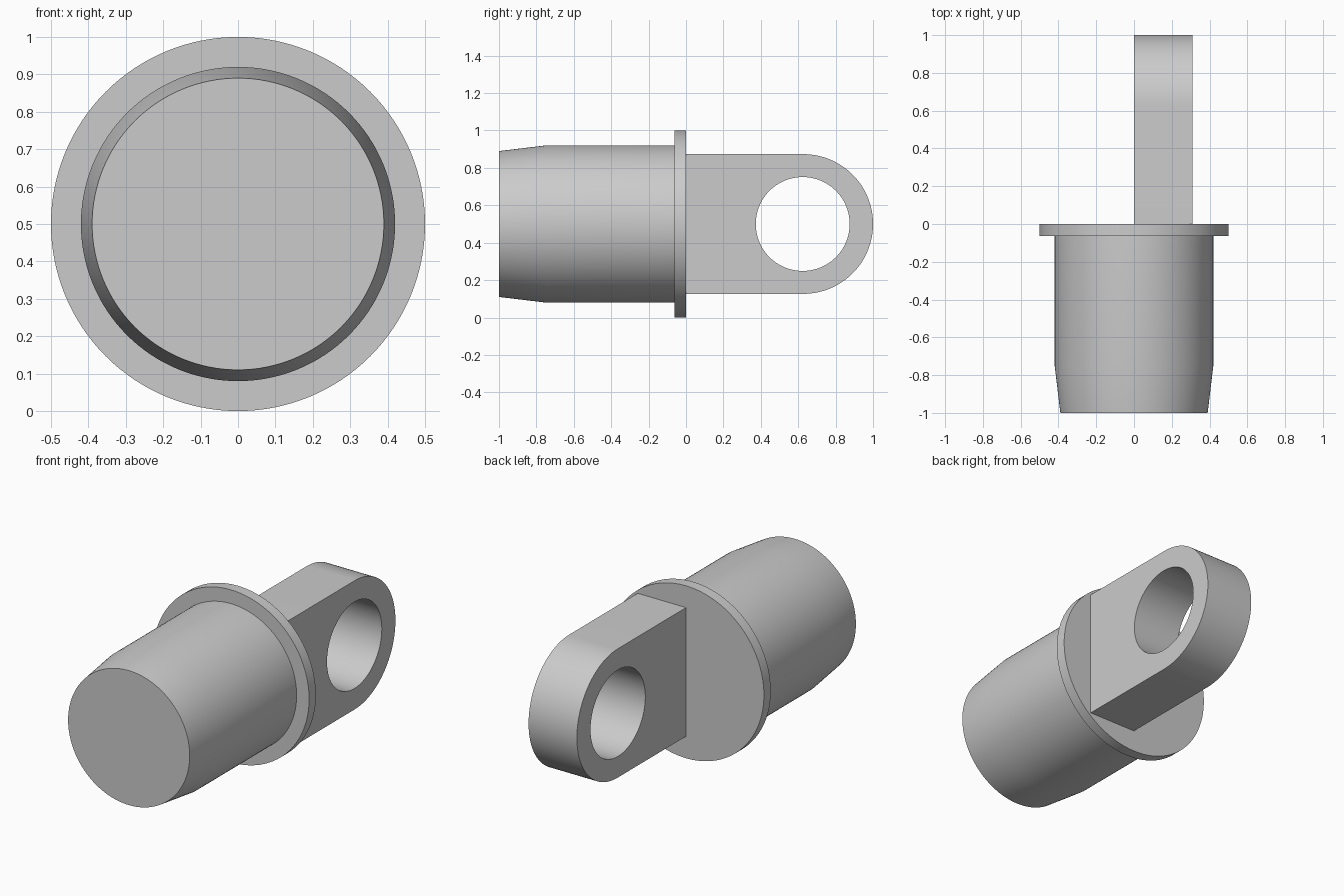
import bpy
import bmesh
from math import cos, sin, pi, radians

cube = bpy.data.objects.get("Cube")
if cube:
    bpy.data.objects.remove(cube, do_unlink=True)

AXIS_Z = 0.5      # height of the plug's axis
SIDES = 128

# Single plain grey
grey = bpy.data.materials.new("plain grey")
grey.use_nodes = True
colour = (0.6, 0.6, 0.6, 1)
grey.diffuse_color = colour
grey.node_tree.nodes["Principled BSDF"].inputs["Base Color"].default_value = colour


def make_object(name, bm):
    bmesh.ops.recalc_face_normals(bm, faces=bm.faces)
    mesh = bpy.data.meshes.new(name)
    bm.to_mesh(mesh)
    bm.free()
    mesh.materials.append(grey)
    obj = bpy.data.objects.new(name, mesh)
    bpy.context.collection.objects.link(obj)
    return obj


def loft(name, loops):
    """Join closed loops of points in order and cap both ends."""
    bm = bmesh.new()
    rings = [[bm.verts.new(p) for p in loop] for loop in loops]
    for a, b in zip(rings, rings[1:]):
        for i in range(len(a)):
            j = (i + 1) % len(a)
            bm.faces.new((a[i], a[j], b[j], b[i]))
    bm.faces.new(rings[0])
    bm.faces.new(rings[-1])
    return make_object(name, bm)


def turned(name, profile):
    """Turn a (y, radius) profile about the long axis."""
    angles = [2 * pi * i / SIDES for i in range(SIDES)]
    return loft(name, [[(r * cos(a), y, AXIS_Z + r * sin(a)) for a in angles]
                       for y, r in profile])


def plate(name, outline, x0, x1):
    """Extrude a (y, z) outline along x."""
    return loft(name, [[(x, y, z) for y, z in outline] for x in (x0, x1)])


def arc(cy, radius, start, end, steps):
    angles = [start + (end - start) * i / steps for i in range(steps + 1)]
    return [(cy + radius * cos(a), AXIS_Z + radius * sin(a)) for a in angles]


def select_only(obj):
    bpy.ops.object.select_all(action='DESELECT')
    obj.select_set(True)
    bpy.context.view_layer.objects.active = obj


# Tapered plug and its flange
plug = turned("plug_body", [(-1, 0.39), (-0.75, 0.42), (-0.05, 0.42)])
flange = turned("flange", [(-0.0625, 0.5), (0, 0.5)])

# Round-ended lug, set to one side of the centre line
R = 0.3735
lug = plate("lug", [(-0.01, AXIS_Z - R)] + arc(1 - R, R, -pi / 2, pi / 2, 64)
            + [(-0.01, AXIS_Z + R)], 0, 0.31)

# Hole through the lug
cutter = plate("hole_cutter", arc(0.624, 0.251, 0, 2 * pi, 96)[:-1], -0.2, 0.5)
cutter.hide_render = True
hole = lug.modifiers.new("hole", 'BOOLEAN')
hole.operation = 'DIFFERENCE'
hole.solver = 'EXACT'
hole.object = cutter
select_only(lug)
bpy.ops.object.modifier_apply(modifier=hole.name)
bpy.data.objects.remove(cutter, do_unlink=True)

for obj in (plug, flange, lug):
    select_only(obj)
    bpy.ops.object.shade_smooth_by_angle(angle=radians(30))
